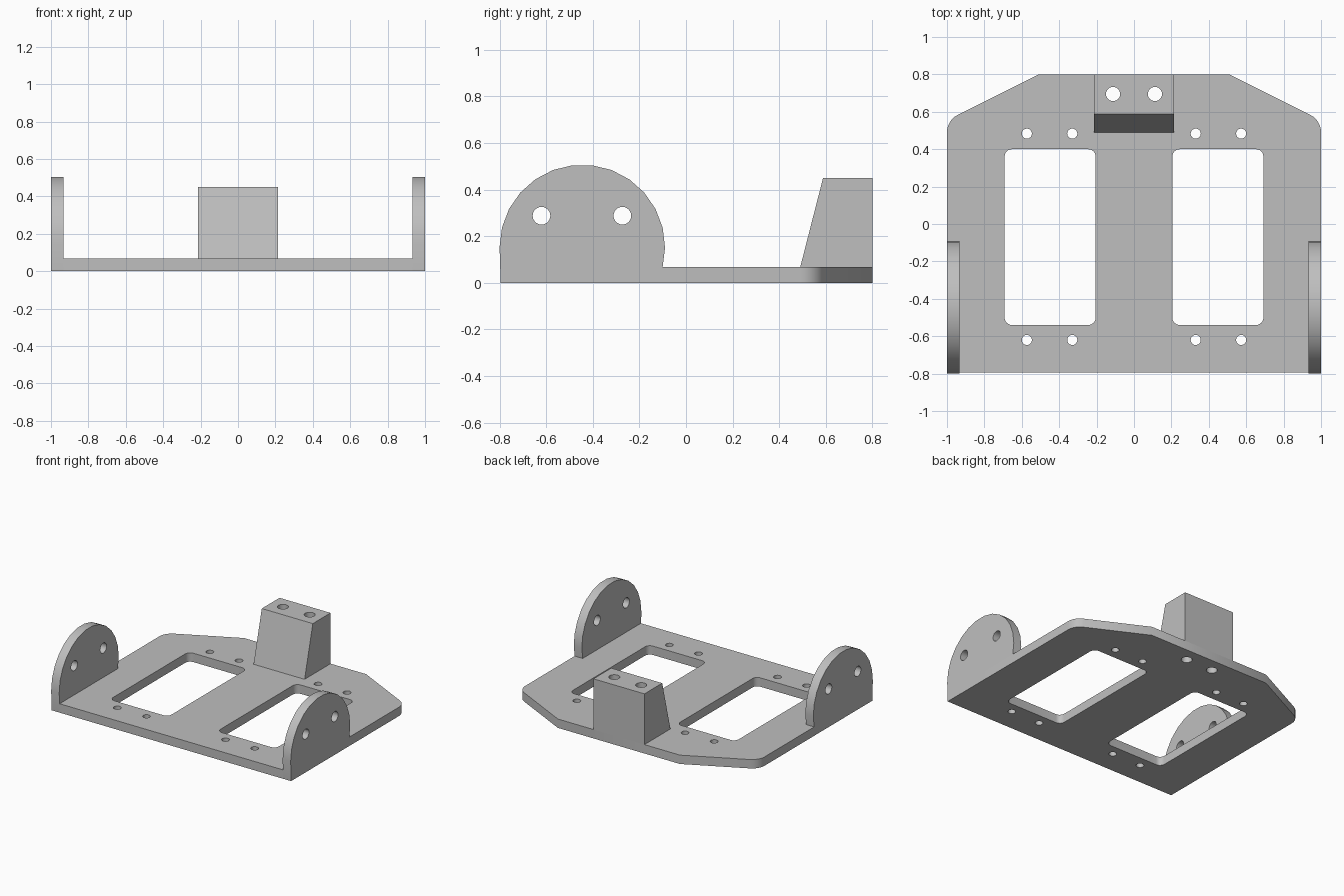
import bpy
import bmesh
from math import cos, sin, pi, radians
from mathutils import Vector

cube = bpy.data.objects.get("Cube")
if cube:
    bpy.data.objects.remove(cube)

grey = bpy.data.materials.new("light grey")
grey.use_nodes = True
grey.diffuse_color = (0.52, 0.52, 0.52, 1)
grey.node_tree.nodes["Principled BSDF"].inputs["Base Color"].default_value = grey.diffuse_color

T = 0.067  # sheet thickness


def arc(cx, cy, r, start, end, steps):
    angles = [radians(start + (end - start) * i / steps) for i in range(steps + 1)]
    return [(cx + r * cos(a), cy + r * sin(a)) for a in angles]


def circle(cx, cy, r, steps=24):
    return arc(cx, cy, r, 0, 360, steps)[:-1]


def rounded_rect(x0, x1, y0, y1, r):
    return (arc(x1 - r, y1 - r, r, 0, 90, 6) + arc(x0 + r, y1 - r, r, 90, 180, 6)
            + arc(x0 + r, y0 + r, r, 180, 270, 6) + arc(x1 - r, y0 + r, r, 270, 360, 6))


def prism(name, profiles, low, high, axis="z"):
    """Extrude closed profiles along z (points are x, y) or along x (points are y, z)."""
    bm = bmesh.new()
    for points in profiles:
        base = [Vector((a, b, low)) if axis == "z" else Vector((low, a, b)) for a, b in points]
        face = bm.faces.new([bm.verts.new(p) for p in base])
        top = bmesh.ops.extrude_face_region(bm, geom=[face])["geom"]
        shift = Vector((0, 0, high - low)) if axis == "z" else Vector((high - low, 0, 0))
        bmesh.ops.translate(bm, vec=shift, verts=[v for v in top if isinstance(v, bmesh.types.BMVert)])
    bmesh.ops.recalc_face_normals(bm, faces=bm.faces)
    mesh = bpy.data.meshes.new(name)
    bm.to_mesh(mesh)
    bm.free()
    mesh.materials.append(grey)
    obj = bpy.data.objects.new(name, mesh)
    bpy.context.collection.objects.link(obj)
    return obj


def finish(obj, cutter):
    """Cut the openings, then smooth the rounded sides."""
    cutter.hide_render = True
    mod = obj.modifiers.new("openings", "BOOLEAN")
    mod.operation = "DIFFERENCE"
    mod.solver = "EXACT"
    mod.object = cutter
    bpy.ops.object.select_all(action="DESELECT")
    bpy.context.view_layer.objects.active = obj
    obj.select_set(True)
    bpy.ops.object.modifier_apply(modifier=mod.name)
    bpy.data.objects.remove(cutter)
    bpy.ops.object.shade_smooth_by_angle(angle=radians(30))


# Base plate with chamfered, rounded back corners
half = [(1, -0.795)] + arc(0.895, 0.49, 0.105, 0, 63.4, 6) + [(0.51, 0.8)]
outline = half + [(-x, y) for x, y in reversed(half)]
plate = prism("base_plate", [outline], 0, T)

# Windows, servo screw holes and block screw holes
block_holes = [circle(s * 0.112, 0.695, 0.038) for s in (-1, 1)]
openings = list(block_holes)
for s in (-1, 1):
    openings.append([(s * x, y) for x, y in rounded_rect(0.205, 0.692, -0.54, 0.4, 0.04)])
    openings += [circle(s * x, y, 0.027) for x in (0.33, 0.573) for y in (-0.62, 0.483)]
finish(plate, prism("plate_cutter", openings, -0.1, 0.2))

# Rounded side ears
ear_profile = [(-0.795, 0), (-0.1, 0)] + arc(-0.445, 0.152, 0.355, -14, 180, 14)
ear_holes = [circle(y, 0.288, 0.038) for y in (-0.62, -0.273)]
for side, low in (("right", -1), ("left", 1 - T)):
    ear = prism(side + "_ear", [ear_profile], low, low + T, "x")
    finish(ear, prism("ear_cutter", ear_holes, low - 0.1, low + T + 0.1, "x"))

# Wedge-fronted mounting block at the back
block_profile = [(0.49, T), (0.8, T), (0.8, 0.45), (0.588, 0.45)]
block = prism("mounting_block", [block_profile], -0.213, 0.213, "x")
finish(block, prism("block_cutter", block_holes, -0.1, 0.6))
